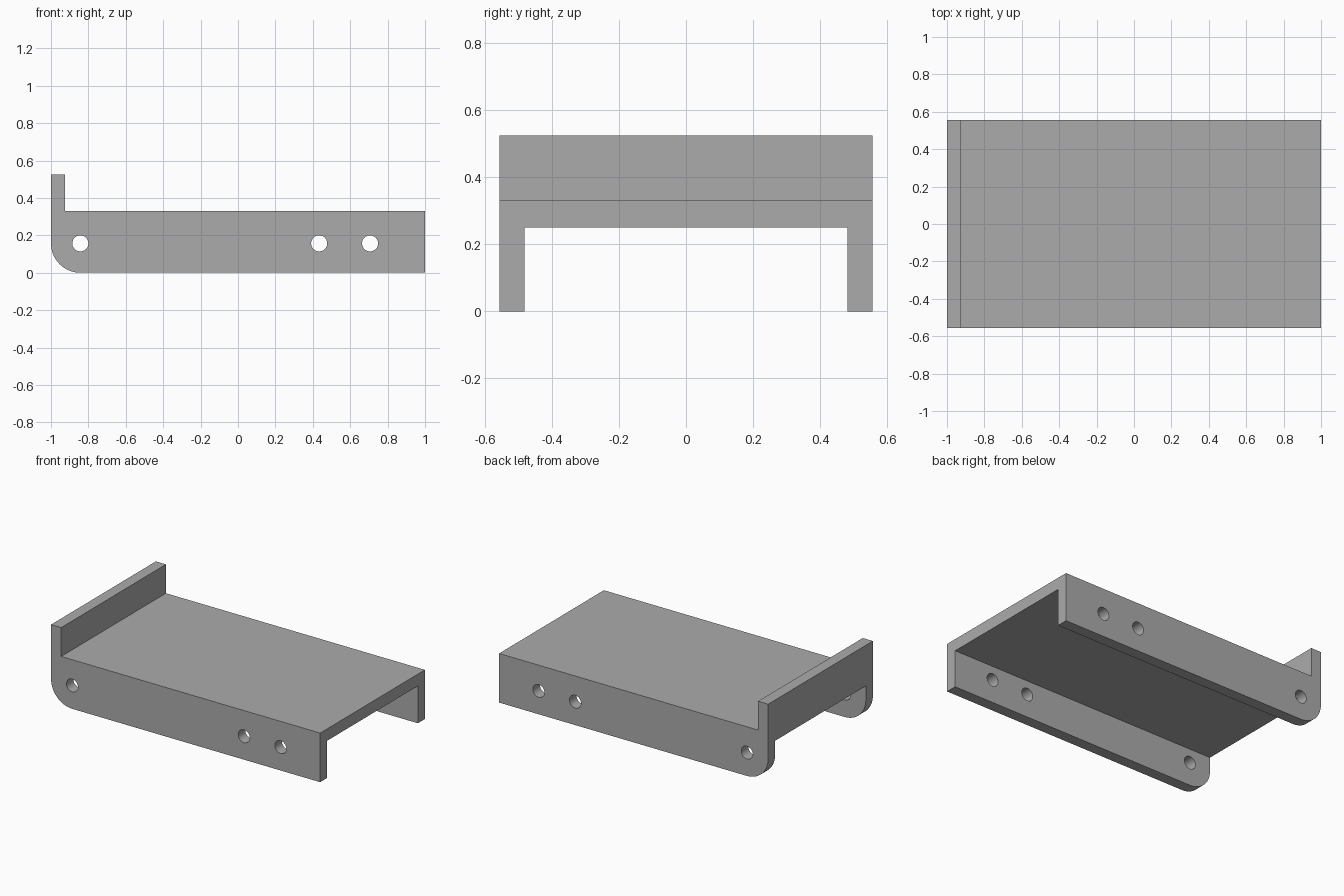
import bpy
import bmesh
from math import sin, cos, pi, radians

cube = bpy.data.objects.get("Cube")
if cube:
    bpy.data.objects.remove(cube, do_unlink=True)

HALF_LENGTH, HALF_WIDTH = 1.0, 0.556
DECK_TOP, DECK_BOTTOM, LIP_TOP = 0.33, 0.25, 0.524
WALL = 0.075
CORNER = 0.157          # corner radius, concentric with the end hole
HOLE_RADIUS = 0.043
HOLE_X = (CORNER - HALF_LENGTH, 0.434, 0.706)

grey = bpy.data.materials.new("plain grey")
grey.use_nodes = True
colour = (0.41, 0.41, 0.41, 1)
grey.diffuse_color = colour
grey.node_tree.nodes["Principled BSDF"].inputs["Base Color"].default_value = colour


def extrude_profile(name, points, half_width):
    """Solid made by sweeping an x-z outline along y."""
    bm = bmesh.new()
    face = bm.faces.new([bm.verts.new((x, -half_width, z)) for x, z in points])
    swept = bmesh.ops.extrude_face_region(bm, geom=[face])["geom"]
    verts = [v for v in swept if isinstance(v, bmesh.types.BMVert)]
    bmesh.ops.translate(bm, verts=verts, vec=(0, 2 * half_width, 0))
    bmesh.ops.recalc_face_normals(bm, faces=bm.faces)
    mesh = bpy.data.meshes.new(name)
    bm.to_mesh(mesh)
    bm.free()
    mesh.materials.append(grey)
    obj = bpy.data.objects.new(name, mesh)
    bpy.context.collection.objects.link(obj)
    return obj


def arc(cx, cz, radius, start, end, steps):
    angles = [start + (end - start) * i / steps for i in range(steps + 1)]
    return [(cx + radius * cos(a), cz + radius * sin(a)) for a in angles]


# Body: long deck with an upright end lip and a rounded lower corner
outline = arc(CORNER - HALF_LENGTH, CORNER, CORNER, pi, 1.5 * pi, 16) + [
    (HALF_LENGTH, 0), (HALF_LENGTH, DECK_TOP),
    (WALL - HALF_LENGTH, DECK_TOP), (WALL - HALF_LENGTH, LIP_TOP),
    (-HALF_LENGTH, LIP_TOP)]
body = extrude_profile("channel_bracket", outline, HALF_WIDTH)

# Cutters: the open channel underneath and the cross holes in both side walls
end = HALF_LENGTH + 0.1
channel = [(-end, -0.1), (end, -0.1), (end, DECK_BOTTOM), (-end, DECK_BOTTOM)]
cutters = [extrude_profile("channel_cutter", channel, HALF_WIDTH - WALL)]
for x in HOLE_X:
    circle = arc(x, CORNER, HOLE_RADIUS, 0, 2 * pi, 32)[:-1]
    cutters.append(extrude_profile("hole_cutter", circle, HALF_WIDTH + 0.1))

bpy.ops.object.select_all(action="DESELECT")
body.select_set(True)
bpy.context.view_layer.objects.active = body
for cutter in cutters:
    cutter.hide_render = True
    cut = body.modifiers.new("cut", "BOOLEAN")
    cut.operation = "DIFFERENCE"
    cut.solver = "EXACT"
    cut.object = cutter
    bpy.ops.object.modifier_apply(modifier=cut.name)
    bpy.data.objects.remove(cutter, do_unlink=True)

bpy.ops.object.shade_smooth_by_angle(angle=radians(30))
